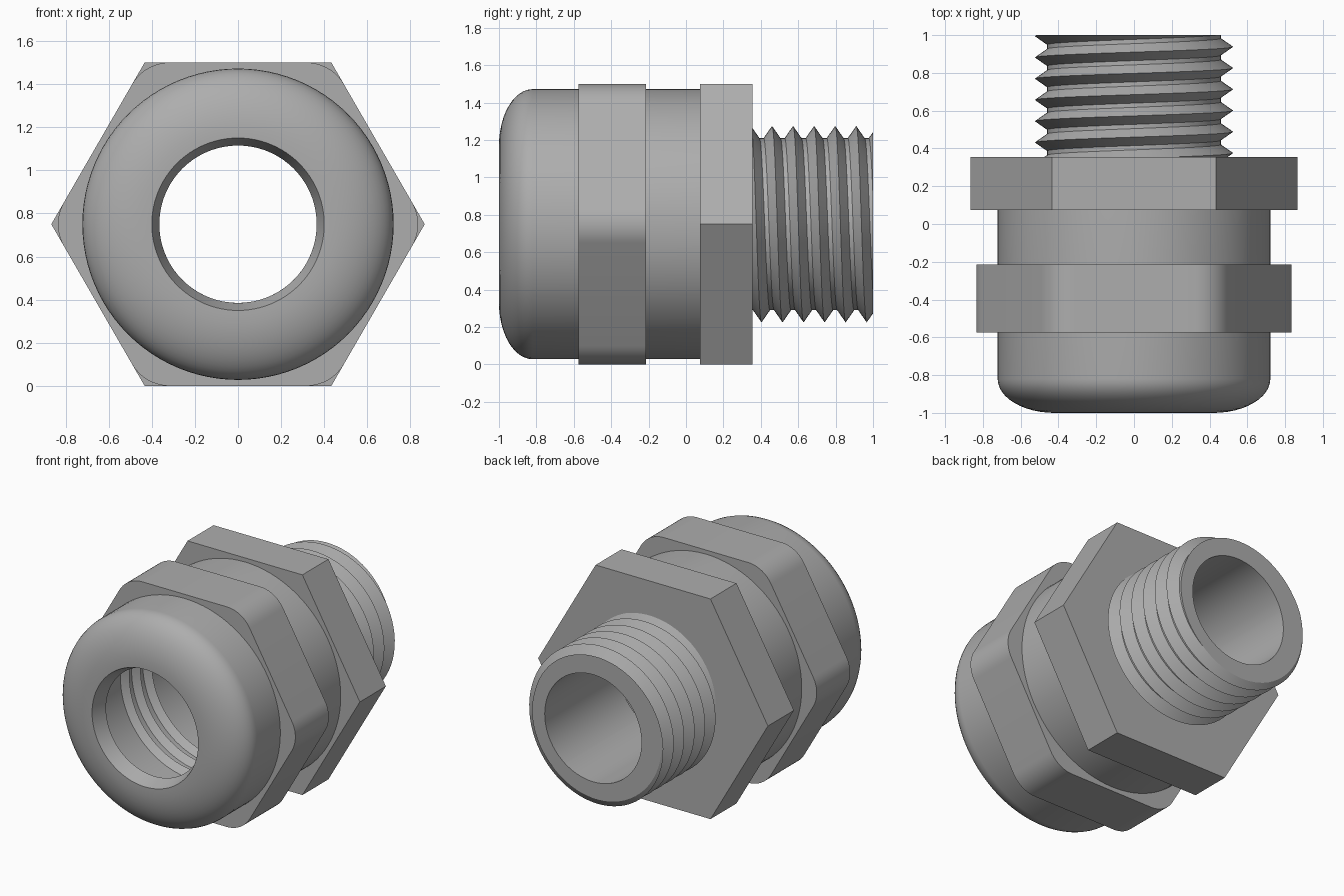
import bpy, bmesh, math
from mathutils import Vector

cube = bpy.data.objects.get("Cube")
if cube:
    bpy.data.objects.remove(cube)

AXIS_Z = 0.75      # height of the fitting's axis
BORE = 0.365
BODY_R = 0.722

grey = bpy.data.materials.new("plain_grey")
grey.use_nodes = True
COLOUR = (0.42, 0.42, 0.42, 1)
grey.diffuse_color = COLOUR
grey.node_tree.nodes["Principled BSDF"].inputs["Base Color"].default_value = COLOUR


def polar(r, y, angle):
    """Point around the y axis; angle runs from the top towards +x."""
    return Vector((r * math.sin(angle), y, AXIS_Z + r * math.cos(angle)))


def finish(name, bm):
    mesh = bpy.data.meshes.new(name)
    bm.to_mesh(mesh)
    bm.free()
    mesh.materials.append(grey)
    obj = bpy.data.objects.new(name, mesh)
    bpy.context.collection.objects.link(obj)
    bpy.ops.object.select_all(action='DESELECT')
    obj.select_set(True)
    bpy.context.view_layer.objects.active = obj
    bpy.ops.object.shade_smooth_by_angle(angle=math.radians(28))
    return obj


def loft(bm, rows, closed=True):
    """Skin a list of equally long point rows with quads."""
    grid = [[bm.verts.new(p) for p in row] for row in rows]
    for a, b in zip(grid, grid[1:]):
        n = len(a)
        for i in range(n if closed else n - 1):
            j = (i + 1) % n
            bm.faces.new((a[i], b[i], b[j], a[j]))


def lathe(name, profile, sides=96):
    bm = bmesh.new()
    loft(bm, [[polar(r, y, math.tau * i / sides) for i in range(sides)] for r, y in profile])
    return finish(name, bm)


def prism(name, outline, y0, y1, hole_front, hole_back):
    """Extrude a polar outline (radius, angle) along y, with open centres."""
    bm = bmesh.new()
    loft(bm, [
        [polar(hole_front, y0, a) for r, a in outline],
        [polar(r, y0, a) for r, a in outline],
        [polar(r, y1, a) for r, a in outline],
        [polar(hole_back, y1, a) for r, a in outline]])
    return finish(name, bm)


def hexagon(flat, fillet=0.0, steps=10):
    """Hexagon with points on +-x; corners optionally rounded."""
    pts = []
    for k in range(6):
        mid = math.radians(30 + 60 * k)
        centre = Vector((math.sin(mid), math.cos(mid))) * (flat - fillet) / math.cos(math.pi / 6)
        for s in range(steps + 1 if fillet else 1):
            a = mid + math.radians(60 * s / steps - 30) if fillet else mid
            p = centre + Vector((math.sin(a), math.cos(a))) * fillet
            pts.append((p.length, math.atan2(p.x, p.y)))
    return pts


# Domed cap and barrel: cavity, lip, elliptical dome, straight wall
CAVITY = 0.55
profile = [(BORE, 0.2), (CAVITY, 0.2)]
for y in (-0.2, -0.32, -0.44):      # internal thread ridges
    profile += [(CAVITY, y + 0.04), (CAVITY - 0.04, y), (CAVITY, y - 0.04)]
profile += [(CAVITY, -0.9), (BORE, -0.9), (0.4, -1.0)]
for s in range(13):
    a = math.pi / 2 * s / 12
    profile.append((0.42 + (BODY_R - 0.42) * math.sin(a), -0.82 - 0.18 * math.cos(a)))
profile.append((BODY_R, 0.15))
lathe("domed_cap", profile)

# Rounded wrench nut and sharp hexagonal flange
prism("cap_nut", hexagon(0.75, 0.2), -0.575, -0.215, 0.68, 0.68)
prism("hex_flange", hexagon(0.75), 0.075, 0.355, 0.68, 0.45)

# Threaded tube: helical V ridge, trimmed flat, with rim and bore
PITCH, ROOT, CREST, HALF = 0.1125, 0.46, 0.525, 0.045
STEPS, TURNS = 72, 9
bm = bmesh.new()
rows = []
for i in range(STEPS * TURNS + 1):
    a = math.tau * i / STEPS
    y = 0.46 + PITCH * (i / STEPS - 3)
    rows.append([polar(ROOT, y - HALF, a), polar(CREST, y, a),
                 polar(ROOT, y + HALF, a), polar(ROOT, y + PITCH - HALF, a)])
loft(bm, rows, closed=False)
bmesh.ops.remove_doubles(bm, verts=bm.verts, dist=0.0005)
for y, above in ((1.0, True), (0.34, False)):
    bmesh.ops.bisect_plane(bm, geom=bm.verts[:] + bm.edges[:] + bm.faces[:],
                           plane_co=(0, y, 0), plane_no=(0, 1, 0),
                           clear_outer=above, clear_inner=not above)
edges = [e for e in bm.edges if e.is_boundary and all(abs(v.co.y - 1) < 1e-4 for v in e.verts)]
for y in (1.0, 0.2):
    geom = bmesh.ops.extrude_edge_only(bm, edges=edges)["geom"]
    edges = [g for g in geom if isinstance(g, bmesh.types.BMEdge)]
    edges = [e for e in edges if e.is_boundary]
    for v in {v for e in edges for v in e.verts}:
        v.co = polar(BORE, y, math.atan2(v.co.x, v.co.z - AXIS_Z))
bmesh.ops.recalc_face_normals(bm, faces=bm.faces)
finish("threaded_tube", bm)
